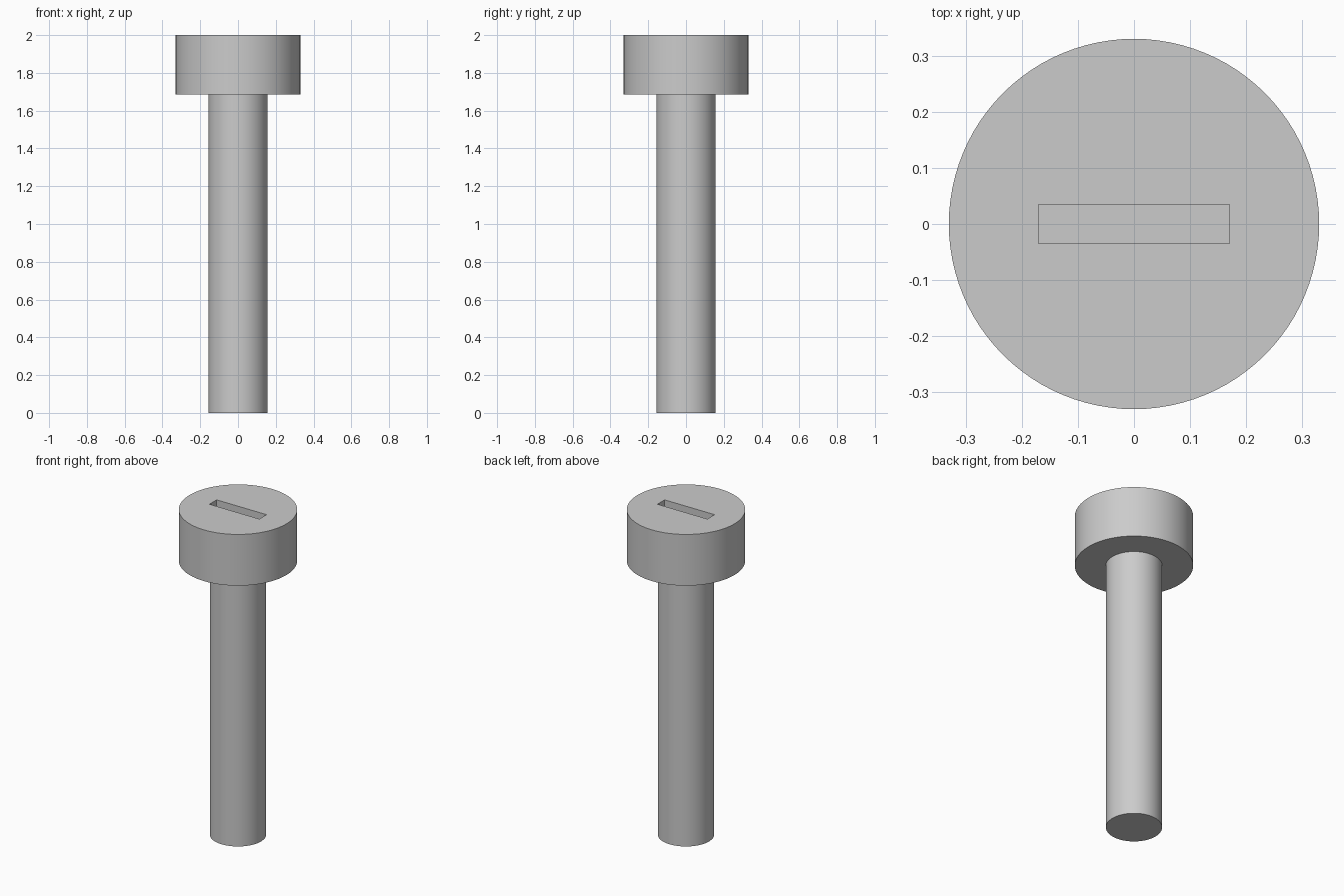
import bpy
import math

cube = bpy.data.objects.get("Cube")
if cube:
    bpy.data.objects.remove(cube, do_unlink=True)

HEIGHT = 2.0
HEAD_BOTTOM = 1.685
HEAD_RADIUS = 0.33
SHAFT_RADIUS = 0.157
SLOT_LENGTH, SLOT_WIDTH, SLOT_DEPTH = 0.34, 0.07, 0.16

steel = bpy.data.materials.new("grey steel")
steel.use_nodes = True
colour = (0.6, 0.6, 0.6, 1.0)
steel.diffuse_color = colour
steel.node_tree.nodes["Principled BSDF"].inputs["Base Color"].default_value = colour


def cylinder(name, radius, bottom, top):
    """Upright cylinder between two heights."""
    bpy.ops.mesh.primitive_cylinder_add(
        vertices=96, radius=radius, depth=top - bottom,
        location=(0, 0, (top + bottom) / 2))
    obj = bpy.context.object
    obj.name = name
    obj.data.materials.append(steel)
    return obj


def smooth(obj):
    bpy.ops.object.select_all(action="DESELECT")
    obj.select_set(True)
    bpy.context.view_layer.objects.active = obj
    bpy.ops.object.shade_smooth_by_angle(angle=math.radians(30))


# Shaft, flush against the underside of the head
shaft = cylinder("shaft", SHAFT_RADIUS, 0, HEAD_BOTTOM)
smooth(shaft)

# Head
head = cylinder("head", HEAD_RADIUS, HEAD_BOTTOM, HEIGHT)

# Slot cutter, twice the depth so that half of it stands above the head
bpy.ops.mesh.primitive_cube_add(size=1, location=(0, 0, HEIGHT))
cutter = bpy.context.object
cutter.name = "slot_cutter"
cutter.scale = (SLOT_LENGTH, SLOT_WIDTH, SLOT_DEPTH * 2)
cutter.hide_render = True
cutter.data.materials.append(steel)
bpy.context.view_layer.update()

# Cut the driver slot, then drop the cutter
cut = head.modifiers.new("driver slot", "BOOLEAN")
cut.operation = "DIFFERENCE"
cut.solver = "EXACT"
cut.object = cutter
bpy.context.view_layer.objects.active = head
bpy.ops.object.modifier_apply(modifier=cut.name)
bpy.data.objects.remove(cutter, do_unlink=True)
smooth(head)
